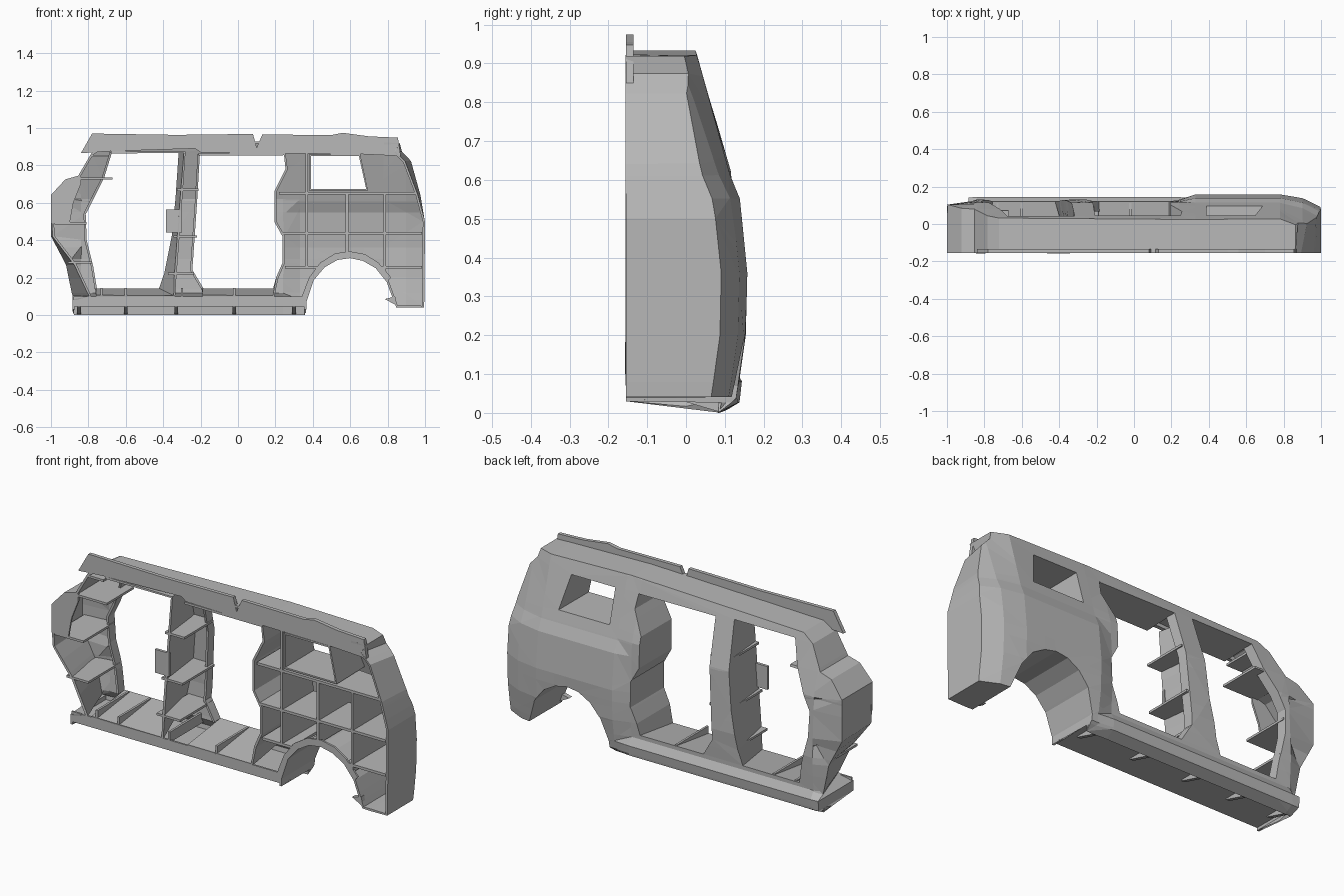
import bpy, bmesh
from mathutils import Vector

cube = bpy.data.objects.get("Cube")
if cube:
    bpy.data.objects.remove(cube, do_unlink=True)

INNER = -0.155
grey = bpy.data.materials.new("primer_grey")
grey.use_nodes = True
GREY = (0.48, 0.48, 0.48, 1)
grey.diffuse_color = GREY
grey.node_tree.nodes["Principled BSDF"].inputs["Base Color"].default_value = GREY

# Outward bulge of the skin by height
DOOR = [(0, .08), (.03, .132), (.08, .138), (.12, .115), (.3, .125), (.62, .11), (.93, .02)]
QUARTER = [(0, .08), (.04, .125), (.2, .148), (.36, .152), (.55, .133), (.61, .108), (.93, .02)]
REAR = [(.78, 0), (.9, .02), (1, .068)]
# Inner edge of the slanted pillar webs by height
FRONT_WEB = [(.1, -.79), (.27, -.87), (.42, -.985)]
CENTRE_WEB = [(.14, -.34), (.87, -.285)]


def lerp(table, t):
    if t <= table[0][0]:
        return table[0][1]
    for (a, va), (b, vb) in zip(table, table[1:]):
        if t <= b:
            return va + (vb - va) * (t - a) / (b - a)
    return table[-1][1]


def skin_y(x, z):
    k = min(max((x - .24) / .09, 0), 1)
    y = lerp(DOOR, z) * (1 - k) + lerp(QUARTER, z) * k
    if x < -.84 and z > .1:
        y = min(y, .1)
    y -= lerp(REAR, x) * min(1, (y + .05) / .17)
    # The upper rear corner tucks further in
    return y - .75 * max(0, z - .5) * max(0, x - .78)


def finish(bm, name):
    bmesh.ops.recalc_face_normals(bm, faces=bm.faces[:])
    mesh = bpy.data.meshes.new(name)
    bm.to_mesh(mesh)
    bm.free()
    mesh.materials.append(grey)
    ob = bpy.data.objects.new(name, mesh)
    bpy.context.collection.objects.link(ob)
    return ob


def plate(name, pts, y0, y1):
    """Flat outline in x, z given a thickness along y."""
    bm = bmesh.new()
    face = bm.faces.new([bm.verts.new((x, y0, z)) for x, z in pts])
    new = bmesh.ops.extrude_face_region(bm, geom=[face])["geom"]
    for v in new:
        if isinstance(v, bmesh.types.BMVert):
            v.co.y = y1
    return finish(bm, name)


def rib(name, x0, x1, z0, z1, front=INNER, rise=0):
    """Thin web from the inner plane to the skin; rise lifts its front lower edge."""
    bm = bmesh.new()
    bmesh.ops.create_cube(bm, size=1)
    for v in bm.verts:
        x = x1 if v.co.x > 0 else x0
        z = z1 if v.co.z > 0 else z0
        if v.co.y > 0:
            v.co = (x, skin_y(x, z) - .004, z)
        else:
            v.co = (x, front, z + (rise if v.co.z < 0 else 0))
    return finish(bm, name)


# Body outline and openings
outline = [(-.88, .005), (.36, .005), (.36, .07), (.4, .19), (.46, .26), (.53, .3), (.6, .31),
           (.67, .295), (.74, .255), (.8, .18), (.85, .045), (.99, .045), (.994, .5), (.97, .64),
           (.92, .82), (.872, .872), (.86, .915), (.3, .928), (-.72, .9), (-.78, .86),
           (-.85, .74), (-.92, .72), (-.994, .64), (-.994, .42), (-.915, .27), (-.88, .1)]
front_door = [(-.76, .14), (-.42, .14), (-.39, .22), (-.35, .42), (-.33, .62), (-.315, .87),
              (-.68, .87), (-.72, .74), (-.79, .6), (-.82, .54), (-.815, .4), (-.78, .26)]
rear_door = [(-.19, .14), (.19, .14), (.21, .2), (.245, .28), (.245, .42), (.2, .5), (.2, .66),
             (.26, .78), (.25, .86), (-.21, .86), (-.225, .6), (-.25, .24)]
window = [(.385, .67), (.69, .67), (.65, .855), (.385, .855)]

# Skin: fill the outline, cut it at the bend lines, bulge it outward
bm = bmesh.new()
for loop in (outline, front_door, rear_door, window):
    vs = [bm.verts.new((x, 0, z)) for x, z in loop]
    for a, b in zip(vs, vs[1:] + vs[:1]):
        bm.edges.new((a, b))
bmesh.ops.triangle_fill(bm, use_beauty=True, edges=bm.edges[:], normal=(0, -1, 0))
levels = sorted({z for z, _ in DOOR + QUARTER} - {0, .93})
cuts = [((0, 0, z), (0, 0, 1)) for z in levels]
cuts += [((x, 0, 0), (1, 0, 0)) for x in (-.84, .24, .33, .78, .9)]
for co, no in cuts:
    bmesh.ops.bisect_plane(bm, geom=bm.verts[:] + bm.edges[:] + bm.faces[:],
                           dist=1e-5, plane_co=co, plane_no=no)

# Jambs, roof, arch and end walls: sweep every open edge to the inner plane
walls = []
for e in bm.edges:
    if len(e.link_faces) != 1:
        continue
    a, b = e.verts
    d = b.co - a.co
    mid = (a.co + b.co) / 2
    out = Vector((d.z, 0, -d.x))
    if out.dot(mid - e.link_faces[0].calc_center_median()) < 0:
        out.negate()
    # The rearward side of the front pillars stays open, with a short flange
    short = out.x > abs(out.z) and -.9 < mid.x < -.15
    walls.append((a, b, short))
for v in bm.verts:
    v.co.y = skin_y(v.co.x, v.co.z)
inner = {}


def inner_vert(v, short):
    key = (v, short)
    if key not in inner:
        x, y, z = v.co
        if z < .02:
            y, z = .09, .05
        elif short:
            y -= .05
        else:
            y = INNER
            if x < -.87 and .09 < z < .42:
                x = lerp(FRONT_WEB, z)
            elif -.45 < x < -.3 and .13 < z < .88:
                x = lerp(CENTRE_WEB, z)
            elif x > .865 and z > .5:
                x -= .1 * (z - .5)
            if .13 < z < .15 and x < .25:
                z -= .04
        inner[key] = bm.verts.new((x, y, z))
    return inner[key]


for a, b, short in walls:
    bm.faces.new((a, b, inner_vert(b, short), inner_vert(a, short)))
body = finish(bm, "body_side_skin")
solid = body.modifiers.new("sheet_thickness", "SOLIDIFY")
solid.thickness = .012
solid.offset = 0

# Roof rail along the inner edge
plate("roof_rail", [(-.84, .865), (-.78, .97), (-.33, .963), (.08, .968), (.1, .895), (.13, .965),
                    (.5, .962), (.56, .974), (.7, .955), (.855, .948), (.87, .85), (.66, .86),
                    (.1, .865), (-.2, .87), (-.23, .89), (-.7, .875)], INNER, -.135)

# Inner plates on the pillars, sill and wheel arch
plate("front_pillar_plate", [(-1, .64), (-1, .49), (-.9, .49), (-.88, .6), (-.84, .7),
                             (-.84, .74), (-.92, .72)], INNER, -.145)
plate("belt_bracket", [(-.385, .44), (-.3, .44), (-.3, .565), (-.385, .565)], INNER, -.14)
plate("sill_flange", [(-.88, .05), (.36, .05), (.36, .1), (-.88, .1)], INNER, -.145)
plate("rear_arch_bracket", [(.785, .085), (.85, .05), (.84, .1)], INNER, -.13)
plate("arch_flange", [(.36, .07), (.4, .19), (.46, .26), (.53, .3), (.6, .31), (.67, .295),
                      (.74, .255), (.8, .18), (.82, .2), (.75, .28), (.68, .325), (.6, .34),
                      (.52, .33), (.44, .28), (.38, .2), (.33, .07)], INNER, -.145)

# Pillar ribs
T = .012
for i, (x0, x1, z) in enumerate([(-.87, -.67, .73), (-.98, -.81, .49), (-.91, -.78, .28),
                                 (-.325, -.21, .67), (-.345, -.22, .42), (-.375, -.235, .22),
                                 (-.78, -.69, .85)]):
    rib(f"pillar_rib_{i}", x0, x1, z - T / 2, z + T / 2)

# Rear quarter grid
for i, (x0, x1, z) in enumerate([(.22, .95, .65), (.23, .985, .438), (.25, .43, .255),
                                 (.75, .985, .255)]):
    rib(f"quarter_shelf_{i}", x0, x1, z - .007, z + .007)
for i, (x, z0, z1) in enumerate([(.367, .25, .89), (.583, .32, .65), (.785, .22, .65)]):
    rib(f"quarter_web_{i}", x - .007, x + .007, z0, z1)

# Sill floor, with triangular ribs beneath and upright ribs above
rib("sill_floor", -.88, .36, .045, .055)
for i, x in enumerate((-.85, -.6, -.33, -.02, .3)):
    rib(f"sill_lower_rib_{i}", x - .01, x + .01, .004, .05, -.04, .036)
for i, x in enumerate((-.73, -.6, -.3, -.02)):
    rib(f"sill_upper_rib_{i}", x - .006, x + .006, .09, .145)
